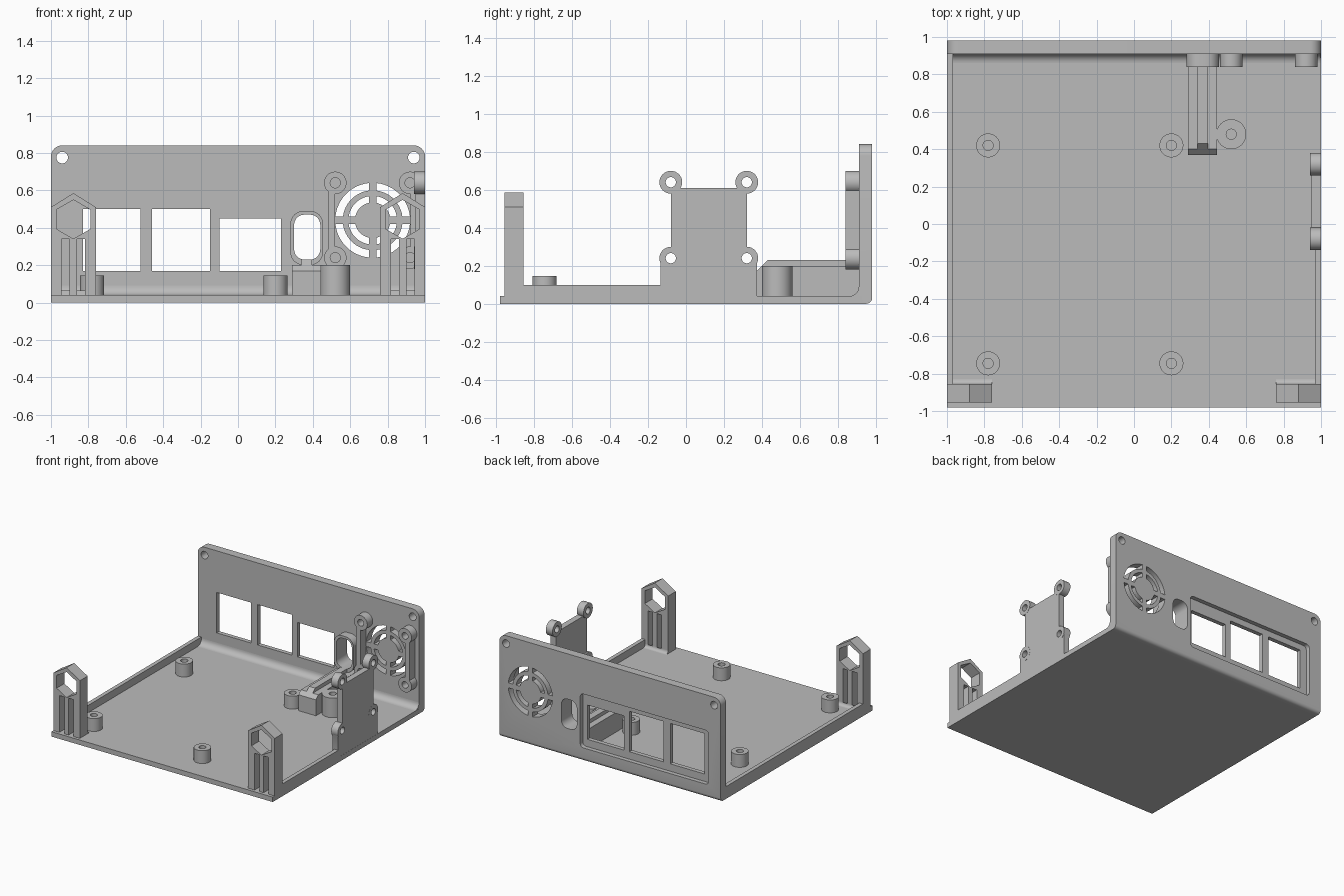
import bpy, bmesh, math
from mathutils import Vector

if "Cube" in bpy.data.objects:
    bpy.data.objects.remove(bpy.data.objects["Cube"])

grey = bpy.data.materials.new("plain grey")
grey.diffuse_color = (0.5, 0.5, 0.5, 1)
grey.use_nodes = True
grey.node_tree.nodes["Principled BSDF"].inputs["Base Color"].default_value = grey.diffuse_color


def prism(name, pts, axis, a, b):
    """Extrude a 2D outline along an axis from a to b."""
    place = {'x': lambda u, v, t: (t, u, v),
             'y': lambda u, v, t: (u, t, v),
             'z': lambda u, v, t: (u, v, t)}[axis]
    bm = bmesh.new()
    low = [bm.verts.new(place(u, v, a)) for u, v in pts]
    high = [bm.verts.new(place(u, v, b)) for u, v in pts]
    bm.faces.new(low)
    bm.faces.new(high)
    n = len(pts)
    for i in range(n):
        j = (i + 1) % n
        bm.faces.new((low[i], low[j], high[j], high[i]))
    bmesh.ops.recalc_face_normals(bm, faces=bm.faces)
    mesh = bpy.data.meshes.new(name)
    bm.to_mesh(mesh)
    bm.free()
    mesh.materials.append(grey)
    ob = bpy.data.objects.new(name, mesh)
    bpy.context.collection.objects.link(ob)
    return ob


def boolean(ob, others, operation='DIFFERENCE'):
    bpy.context.view_layer.objects.active = ob
    for c in others:
        mod = ob.modifiers.new("cut", 'BOOLEAN')
        mod.operation = operation
        mod.solver = 'EXACT'
        mod.object = c
        bpy.ops.object.modifier_apply(modifier=mod.name)
        bpy.data.objects.remove(c, do_unlink=True)
    return ob


def arc(cx, cy, r, a0, a1, n):
    return [(cx + r * math.cos(math.radians(a0 + (a1 - a0) * i / n)),
             cy + r * math.sin(math.radians(a0 + (a1 - a0) * i / n))) for i in range(n + 1)]


def circle(cx, cy, r, n=32):
    return arc(cx, cy, r, 0, 360, n)[:-1]


def rect(u0, u1, v0, v1):
    return [(u0, v0), (u1, v0), (u1, v1), (u0, v1)]


def rounded(u0, u1, v0, v1, r):
    return (arc(u0 + r, v0 + r, r, 180, 270, 8) + arc(u1 - r, v0 + r, r, 270, 360, 8) +
            arc(u1 - r, v1 - r, r, 0, 90, 8) + arc(u0 + r, v1 - r, r, 90, 180, 8))


def boss(name, cu, cv, r, hole, axis, a, b):
    ob = prism(name, circle(cu, cv, r), axis, a, b)
    return boolean(ob, [prism("cutter", circle(cu, cv, hole), axis, a - 0.05, b + 0.05)])


# Floor with rounded lower back edge
prism("floor", [(-0.98, 0), (-0.98, 0.04), (0.93, 0.04), (0.93, 0)], 'x', -1, 1)

# Low side walls
prism("left_wall", rect(-1, -0.967, -0.86, 0.92), 'z', 0.02, 0.10)
prism("right_wall", rect(0.967, 1, -0.86, -0.12), 'z', 0.02, 0.10)

# Back panel: rounded top corners, rounded rear foot
panel = prism("back_panel", [(-1, 0), (1, 0)] + arc(0.94, 0.78, 0.06, 0, 90, 8)
              + arc(-0.94, 0.78, 0.06, 90, 180, 8), 'y', 0.91, 0.98)
cuts = [prism("cutter", [(0.99, -0.01), (0.95, -0.01)] + arc(0.95, 0.03, 0.03, -90, 0, 6)
              + [(0.99, 0.03)], 'x', -1.1, 1.1)]
# Shallow port recess on the rear, then port windows, button hole and screw holes
cuts.append(prism("cutter", rounded(-0.89, 0.27, 0.11, 0.55, 0.03), 'y', 0.945, 1.1))
for x0, x1, z1 in ((-0.83, -0.52, 0.5), (-0.46, -0.15, 0.5), (-0.10, 0.23, 0.45)):
    cuts.append(prism("cutter", rect(x0, x1, 0.17, z1), 'y', 0.8, 1.1))
cuts.append(prism("cutter", rounded(0.30, 0.44, 0.23, 0.47, 0.055), 'y', 0.8, 1.1))
for s in (-1, 1):
    cuts.append(prism("cutter", circle(0.94 * s, 0.775, 0.031), 'y', 0.8, 1.1))
# Fan grille slots
for r0, r1 in ((0.095, 0.13), (0.16, 0.2)):
    g0, g1 = (math.degrees(math.asin(0.02 / r)) for r in (r0, r1))
    for q in range(0, 360, 90):
        pts = arc(0.72, 0.44, r1, q + g1, q + 90 - g1, 12) \
            + arc(0.72, 0.44, r0, q + 90 - g0, q + g0, 12)
        cuts.append(prism("cutter", pts, 'y', 0.8, 1.1))
boolean(panel, cuts)

# Fillet where the panel meets the floor
prism("panel_fillet", [(0.915, 0.035)] + arc(0.86, 0.09, 0.05, -90, 0, 8), 'x', -0.97, 0.998)

# Fan bosses with connecting ribs
for x, x0, x1 in ((0.52, 0.48, 0.518), (0.92, 0.922, 0.96)):
    for z in (0.24, 0.64):
        boss("fan_boss", x, z, 0.06, 0.027, 'y', 0.84, 0.912)
    prism("fan_rib", rect(x0, x1, 0.28, 0.6), 'y', 0.84, 0.912)

# Button collar around the oval hole
boolean(prism("button_collar", rounded(0.28, 0.455, 0.2, 0.49, 0.07), 'y', 0.84, 0.912),
        [prism("cutter", rounded(0.30, 0.44, 0.23, 0.47, 0.055), 'y', 0.8, 1)])

# Button guide block and its raised centre ridge
prism("guide_block", [(0.37, 0.03), (0.92, 0.03), (0.92, 0.2), (0.40, 0.2), (0.37, 0.17)],
      'x', 0.288, 0.445)
prism("guide_ridge", [(0.40, 0.19), (0.92, 0.19), (0.92, 0.23), (0.43, 0.23), (0.40, 0.2)],
      'x', 0.34, 0.395)

# Floor standoffs
for x in (-0.78, 0.20):
    for y in (-0.745, 0.42):
        boss("standoff", x, y, 0.064, 0.027, 'z', 0.04, 0.145)
boss("tall_standoff", 0.52, 0.48, 0.08, 0.027, 'z', 0.04, 0.2)

# Side mounting plate with four drilled bosses
plate = prism("side_plate", [(-0.135, 0.01), (0.375, 0.01), (0.375, 0.24), (0.32, 0.24), (0.32, 0.61),
                             (-0.08, 0.61), (-0.08, 0.24), (-0.135, 0.24)], 'x', 0.95, 0.999)
spots = [(y, z) for y in (-0.08, 0.32) for z in (0.24, 0.64)]
boolean(plate, [prism("boss", circle(y, z, 0.06), 'x', 0.94, 1) for y, z in spots], 'UNION')
boolean(plate, [prism("cutter", circle(y, z, 0.027), 'x', 0.8, 1.1) for y, z in spots])

# Front posts with nut pocket and slots
for s, side in ((-1, "left"), (1, "right")):
    post = prism(side + "_front_post", [(s * u, v) for u, v in (
        (1, 0.02), (1, 0.51), (0.88, 0.585), (0.76, 0.51), (0.76, 0.02))], 'y', -0.955, -0.855)
    holes = [prism("cutter", arc(0.88 * s, 0.445, 0.104, 30, 330, 5), 'y', -1.1, -0.7)]
    for u in (0.922, 0.84):
        holes.append(prism("cutter", rect(s * u - 0.022, s * u + 0.022, 0.04, 0.34),
                           'y', -1.1, -0.7))
    boolean(post, holes)
    prism(side + "_post_fillet", [(-0.86, 0.035)] + arc(-0.83, 0.065, 0.025, -90, -180, 6),
          'x', *sorted((0.76 * s, 0.97 * s)))

# Smooth the curved walls, keep edges crisp
bpy.ops.object.select_all(action='SELECT')
bpy.context.view_layer.objects.active = panel
bpy.ops.object.shade_smooth_by_angle(angle=math.radians(30))
